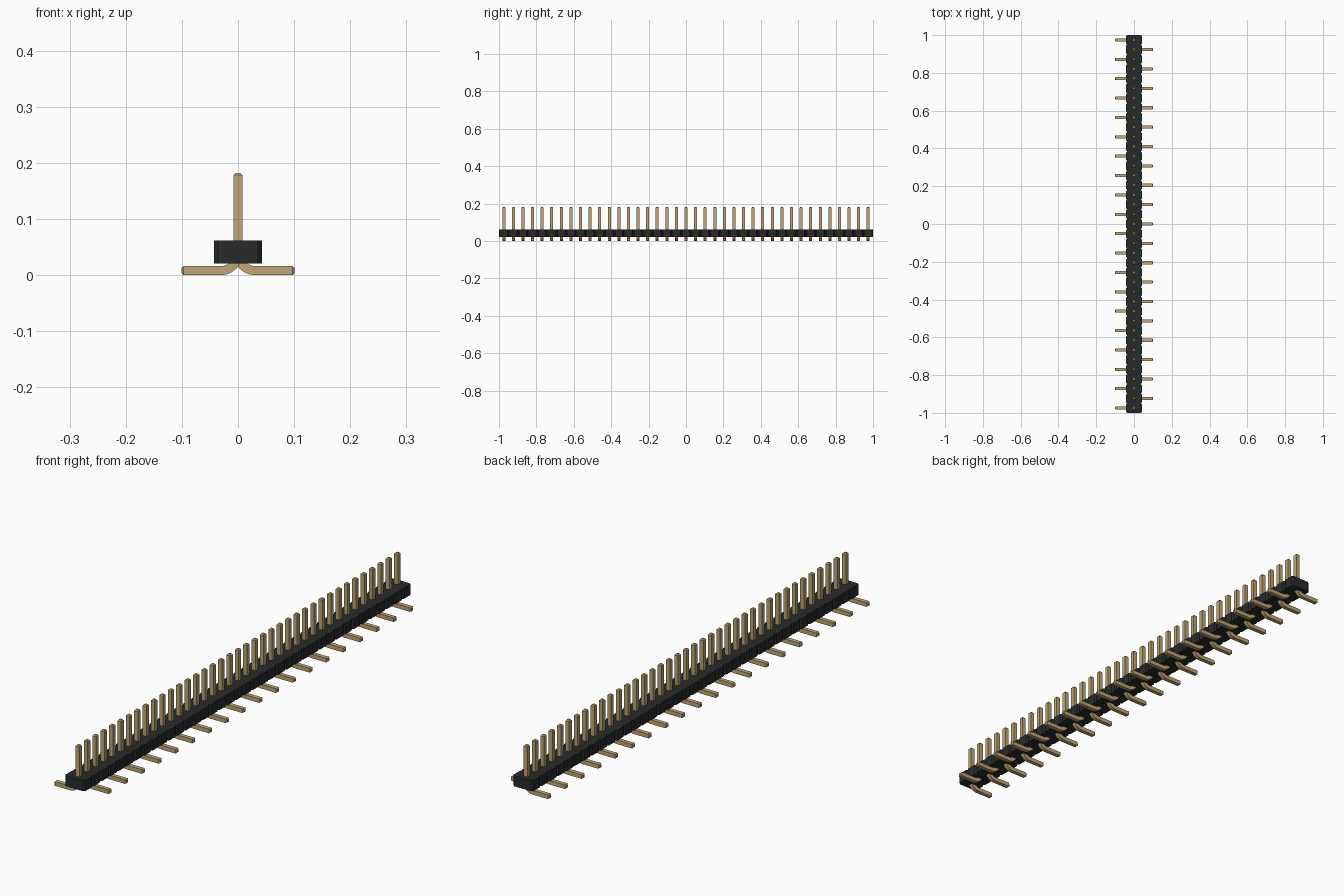
import bpy, bmesh, math

if "Cube" in bpy.data.objects:
    bpy.data.objects.remove(bpy.data.objects["Cube"])

COUNT = 39
PITCH = 2.0 / COUNT
HW, CH = 0.0425, 0.0065        # housing half width, corner chamfer
Z0, Z1 = 0.021, 0.062          # housing bottom and top
H = 0.008                      # half thickness of the pin wire
TOP, REACH = 0.182, 0.101      # pin tip height, foot reach
R = 0.030                      # centreline bend radius


def material(name, rgb):
    m = bpy.data.materials.new(name)
    m.diffuse_color = (*rgb, 1)
    m.use_nodes = True
    m.node_tree.nodes["Principled BSDF"].inputs["Base Color"].default_value = m.diffuse_color
    return m


black = material("black plastic", (0.022, 0.023, 0.023))
gold = material("gold metal", (0.53, 0.38, 0.18))


def finish(bm, name, mat):
    bmesh.ops.recalc_face_normals(bm, faces=bm.faces)
    me = bpy.data.meshes.new(name)
    bm.to_mesh(me)
    bm.free()
    me.materials.append(mat)
    ob = bpy.data.objects.new(name, me)
    bpy.context.collection.objects.link(ob)
    return ob


# Housing: one outline with a V notch between neighbouring segments
right = []
for i in range(COUNT):
    a, b = -1 + i * PITCH, -1 + (i + 1) * PITCH
    right += [(HW - CH, a), (HW, a + CH), (HW, b - CH)]
right.append((HW - CH, 1))
outline = right + [(-x, y) for x, y in reversed(right)]
bm = bmesh.new()
n = len(right)
low, high = ([bm.verts.new((x, y, z)) for x, y in outline] for z in (Z0, Z1))
for i in range(2 * n):
    j = (i + 1) % (2 * n)
    bm.faces.new((low[i], low[j], high[j], high[i]))
for ring in (low, high):       # caps as strips across the width
    for i in range(n - 1):
        bm.faces.new((ring[i], ring[i + 1], ring[2 * n - 2 - i], ring[2 * n - 1 - i]))
finish(bm, "housing", black)


# Pin: square section swept down the post, round the bend and along the foot
def pin_mesh(bm, y, side):
    path = [(0, TOP, 0, 0.55), (0, TOP - 0.004, 0, 1)]
    for k in range(7):
        t = math.pi / 2 * k / 6
        path.append((R - R * math.cos(t), H + R - R * math.sin(t), t, 1))
    path += [(REACH - 0.004, H, math.pi / 2, 1), (REACH, H, math.pi / 2, 0.55)]
    rings = []
    for x, z, t, s in path:
        nx, nz = math.cos(t) * H * s, math.sin(t) * H * s
        rings.append([bm.verts.new((side * (x + u * nx), y + v * H * s, z + u * nz))
                      for u, v in ((-1, -1), (1, -1), (1, 1), (-1, 1))])
    for p, q in zip(rings, rings[1:]):
        for i in range(4):
            bm.faces.new((p[i], p[(i + 1) % 4], q[(i + 1) % 4], q[i]))
    bm.faces.new(rings[0])
    bm.faces.new(rings[-1])


# Pins alternate left and right along the row
for side, name in ((-1, "left_pins"), (1, "right_pins")):
    bm = bmesh.new()
    for i in range(0 if side < 0 else 1, COUNT, 2):
        pin_mesh(bm, -1 + (i + 0.5) * PITCH, side)
    finish(bm, name, gold)
